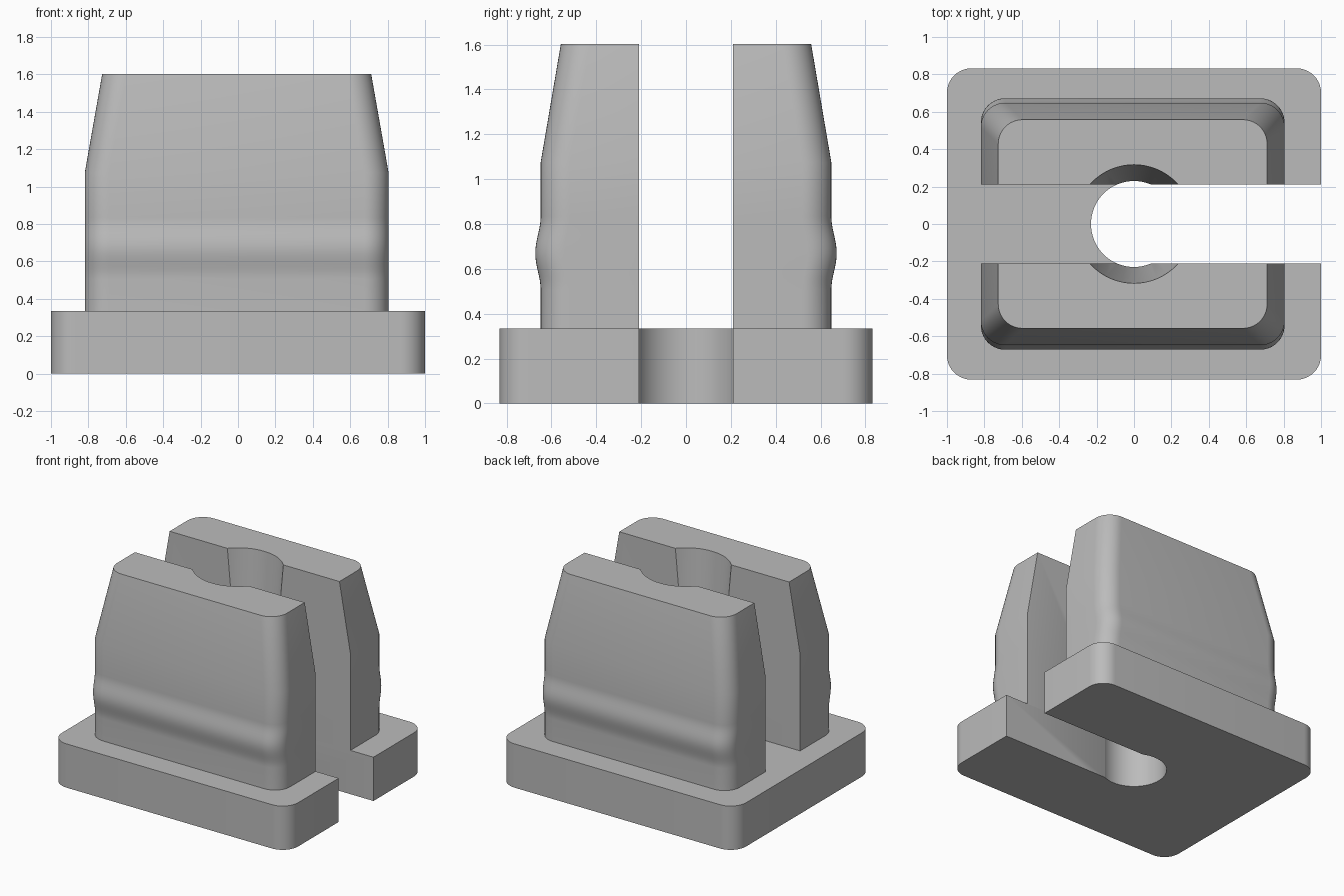
import bpy, bmesh, math

if "Cube" in bpy.data.objects:
    bpy.data.objects.remove(bpy.data.objects["Cube"])

BASE_TOP, TOP = 0.335, 1.603
CX = -0.007  # body centre in x

grey = bpy.data.materials.new("plain grey")
grey.diffuse_color = (0.5, 0.5, 0.5, 1)
grey.use_nodes = True
grey.node_tree.nodes["Principled BSDF"].inputs["Base Color"].default_value = grey.diffuse_color


def ring(hx, hy, r, z, cx=0, seg=10):
    """Rounded rectangle outline at height z."""
    pts = []
    for k, (sx, sy) in enumerate([(1, 1), (-1, 1), (-1, -1), (1, -1)]):
        for i in range(seg + 1):
            a = math.pi / 2 * (k + i / seg)
            pts.append((cx + sx * (hx - r) + r * math.cos(a),
                        sy * (hy - r) + r * math.sin(a), z))
    return pts


def circle(r, z, n=64):
    return [(r * math.cos(2 * math.pi * i / n), r * math.sin(2 * math.pi * i / n), z)
            for i in range(n)]


def loft(name, rings):
    """Closed solid skinned through equal-length rings."""
    bm = bmesh.new()
    loops = [[bm.verts.new(p) for p in r] for r in rings]
    n = len(loops[0])
    for a, b in zip(loops, loops[1:]):
        for i in range(n):
            j = (i + 1) % n
            bm.faces.new((a[i], a[j], b[j], b[i]))
    bm.faces.new(loops[0][::-1])
    bm.faces.new(loops[-1])
    mesh = bpy.data.meshes.new(name)
    bm.to_mesh(mesh)
    bm.free()
    ob = bpy.data.objects.new(name, mesh)
    bpy.context.collection.objects.link(ob)
    mesh.materials.append(grey)
    return ob


def box(name, x0, x1, hy, z0, z1):
    return loft(name, [[(x0, -hy, z), (x1, -hy, z), (x1, hy, z), (x0, hy, z)]
                       for z in (z0, z1)])


def carve(ob, cutters):
    """Subtract the cutters, then shade smooth with sharp edges."""
    bpy.context.view_layer.objects.active = ob
    for c in cutters:
        m = ob.modifiers.new("cut", 'BOOLEAN')
        m.operation, m.solver, m.object = 'DIFFERENCE', 'EXACT', c
        bpy.ops.object.modifier_apply(modifier=m.name)
        bpy.data.objects.remove(c)
    bpy.ops.object.select_all(action='DESELECT')
    ob.select_set(True)
    bpy.ops.object.shade_smooth_by_angle(angle=math.radians(30))


# Base plate with a round hole opening to the right edge
base = loft("base_plate", [ring(1, 0.832, 0.13, z) for z in (0, BASE_TOP)])
carve(base, [loft("base_hole", [circle(0.23, -0.1), circle(0.23, 0.5)]),
             box("base_slot", 0, 1.2, 0.21, -0.1, 0.5)])

# Body: straight lower walls, a soft ridge front and back, tapered top
rings = [ring(0.812, 0.648, 0.13, BASE_TOP, CX)]
for i in range(17):
    t = i / 8 - 1
    bulge = 0.012 * (1 + math.cos(math.pi * t))
    rings.append(ring(0.812, 0.648 + bulge, 0.13, 0.67 + 0.165 * t, CX))
rings.append(ring(0.812, 0.648, 0.13, 1.075, CX))
rings.append(ring(0.719, 0.558, 0.13, TOP, CX))
body = loft("split_body", rings)

# Full-length slot and conical bore split the body in two
slope = (0.317 - 0.23) / (TOP - BASE_TOP)
carve(body, [box("body_slot", -1.2, 1.2, 0.21, 0.2, 1.8),
             loft("body_bore", [circle(0.23 - 0.1 * slope, BASE_TOP - 0.1),
                                circle(0.317 + 0.1 * slope, TOP + 0.1)])])
